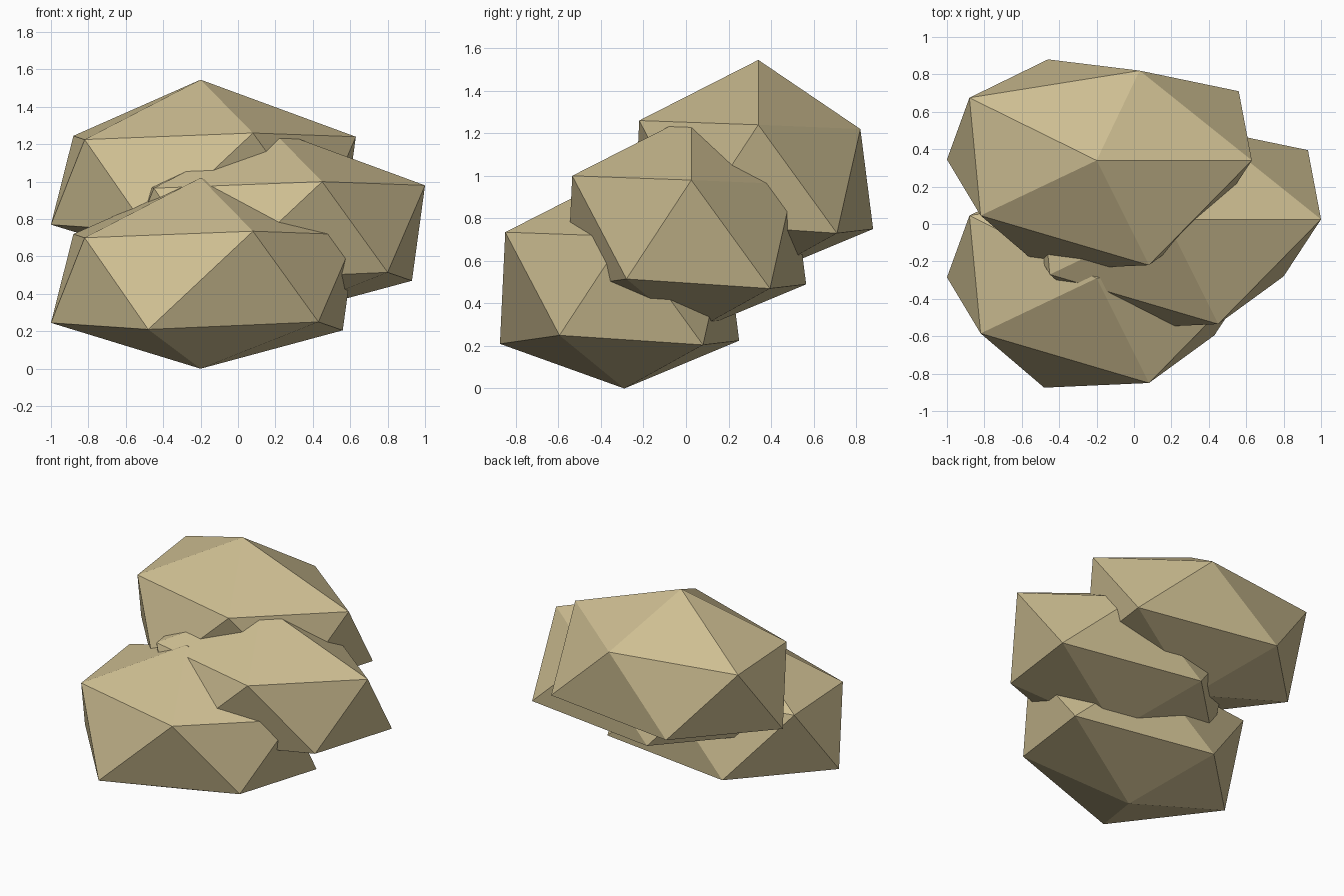
import bpy
import bmesh
from mathutils import Vector

if "Cube" in bpy.data.objects:
    bpy.data.objects.remove(bpy.data.objects["Cube"], do_unlink=True)

# Sandstone colour
stone = bpy.data.materials.new("sandstone")
stone.use_nodes = True
colour = (0.62, 0.52, 0.29, 1)
stone.diffuse_color = colour
bsdf = stone.node_tree.nodes["Principled BSDF"]
bsdf.inputs["Base Color"].default_value = colour
bsdf.inputs["Roughness"].default_value = 0.9

# Uneven twenty-sided boulder: two staggered rings between two poles
BOTTOM = (-0.2, -0.29, 0)
TOP = (-0.2, -0.29, 1.02)
LOWER = [(-1, -0.285, 0.245), (-0.48, -0.875, 0.21), (0.43, -0.595, 0.25),
         (0.56, 0.08, 0.205), (-0.46, 0.25, 0.225)]
UPPER = [(-0.82, -0.585, 0.70), (0.08, -0.85, 0.735), (0.63, -0.29, 0.715),
         (0.03, 0.19, 0.695), (-0.88, 0.045, 0.72)]


def boulder(name, offset):
    bm = bmesh.new()
    put = lambda p: bm.verts.new(Vector(p) + Vector(offset))
    bottom, top = put(BOTTOM), put(TOP)
    low, up = [put(p) for p in LOWER], [put(p) for p in UPPER]
    for i in range(5):
        j = (i + 1) % 5
        for tri in ((bottom, low[j], low[i]), (low[i], low[j], up[i]),
                    (up[i], low[j], up[j]), (up[i], up[j], top)):
            bm.faces.new(tri)
    bmesh.ops.recalc_face_normals(bm, faces=bm.faces)
    mesh = bpy.data.meshes.new(name)
    bm.to_mesh(mesh)
    bm.free()
    mesh.materials.append(stone)
    obj = bpy.data.objects.new(name, mesh)
    bpy.context.collection.objects.link(obj)


# Three overlapping boulders climbing towards the back
boulder("lower_boulder", (0, 0, 0))
boulder("middle_boulder", (0.37, 0.315, 0.265))
boulder("upper_boulder", (0, 0.63, 0.525))
